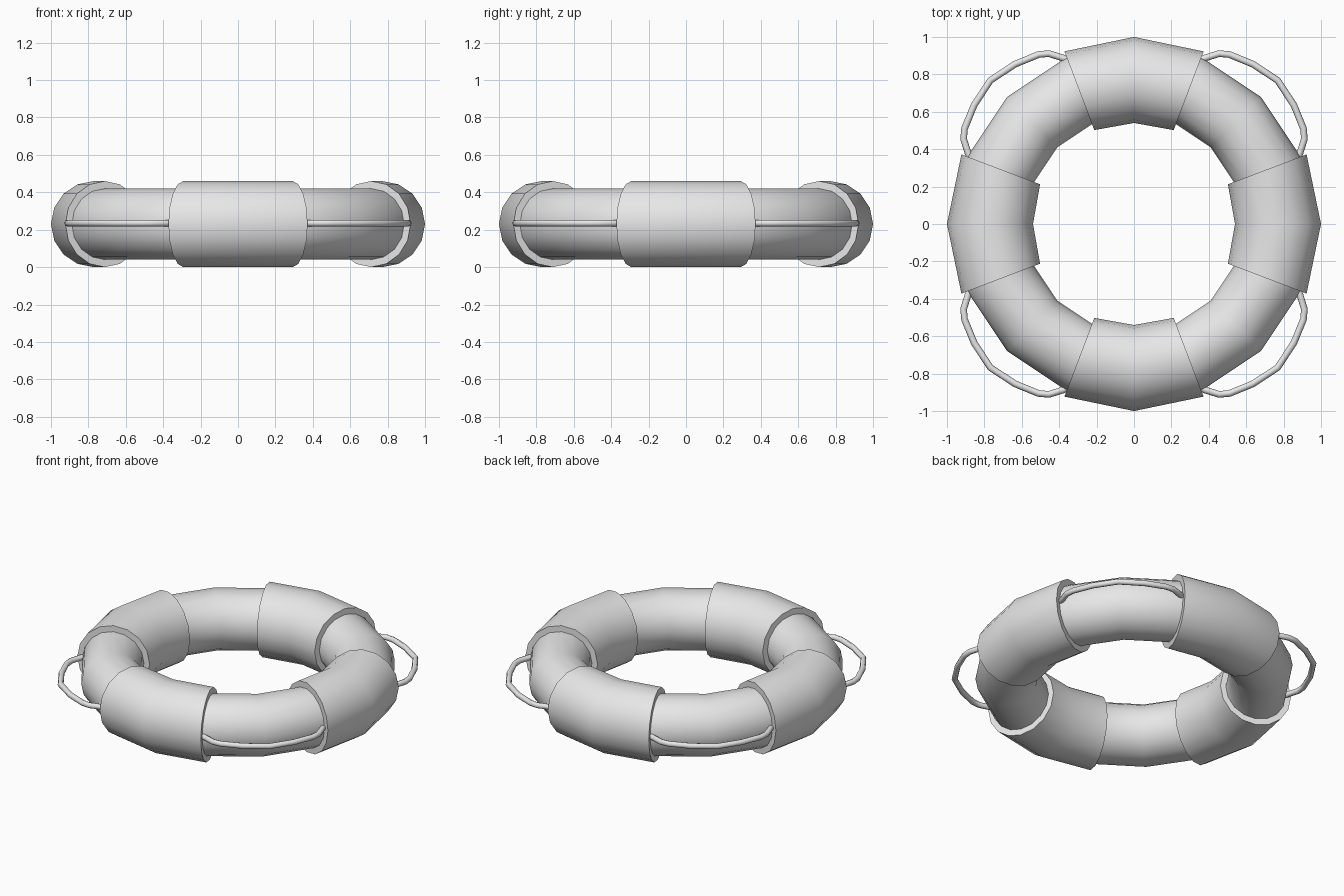
import bpy
import bmesh
import math
from mathutils import Matrix, Vector

cube = bpy.data.objects.get("Cube")
if cube:
    bpy.data.objects.remove(cube, do_unlink=True)

MID_Z = 0.23
RING_R = 0.77

grey = bpy.data.materials.new("plain grey")
grey.use_nodes = True
grey.diffuse_color = (0.8, 0.8, 0.8, 1)
grey.node_tree.nodes["Principled BSDF"].inputs["Base Color"].default_value = (0.8, 0.8, 0.8, 1)


def loft(name, sections, sides, closed=False, turn=0.0, crease=40):
    """Skin upright round sections, each (centre, outward angle, radius, half height)."""
    bm = bmesh.new()
    rings = []
    for centre, angle, radius, height in sections:
        out = Vector((math.cos(angle), math.sin(angle), 0))
        ring = []
        for i in range(sides):
            a = math.tau * i / sides
            point = centre + out * radius * math.cos(a)
            ring.append(bm.verts.new(point + Vector((0, 0, height * math.sin(a)))))
        rings.append(ring)
    pairs = list(zip(rings, rings[1:]))
    if closed:
        pairs.append((rings[-1], rings[0]))
    else:
        bm.faces.new(rings[0])
        bm.faces.new(rings[-1])
    for a, b in pairs:
        for i in range(sides):
            j = (i + 1) % sides
            bm.faces.new((a[i], a[j], b[j], b[i]))
    bmesh.ops.recalc_face_normals(bm, faces=bm.faces)
    bm.transform(Matrix.Rotation(turn, 4, "Z"))
    mesh = bpy.data.meshes.new(name)
    bm.to_mesh(mesh)
    bm.free()
    mesh.shade_smooth()
    mesh.set_sharp_from_angle(angle=math.radians(crease))
    mesh.materials.append(grey)
    obj = bpy.data.objects.new(name, mesh)
    bpy.context.collection.objects.link(obj)
    return obj


def on_ring(angle):
    return Vector((RING_R * math.cos(angle), RING_R * math.sin(angle), MID_Z))


# Float ring
steps = [math.tau * i / 16 for i in range(16)]
loft("float_ring", [(on_ring(a), a, 0.19, 0.19) for a in steps], 16, closed=True)

# Wide sleeves on the four sides, ends cut slightly off the radial line
end = math.radians(22.3)
tilt = math.radians(20.8)
sleeve = [
    (on_ring(-end), -tilt, 0.225, 0.23),
    (on_ring(0), 0, 0.23, 0.23),
    (on_ring(end), tilt, 0.225, 0.23),
]

# Grab rope path: half of it, then mirrored across the diagonal
half = [(0.87, 0.35), (0.887, 0.378), (0.911, 0.455), (0.906, 0.51), (0.855, 0.635)]
path = half + [(0.768, 0.768)] + [(y, x) for x, y in reversed(half)]
points = [Vector((x, y, 0.235)) for x, y in path]
rope = []
for i, p in enumerate(points):
    along = points[min(i + 1, len(points) - 1)] - points[max(i - 1, 0)]
    rope.append((p, math.atan2(along.y, along.x) - math.pi / 2, 0.018, 0.018))

for k, side in enumerate(("left", "back", "right", "front")):
    loft("sleeve_" + side, sleeve, 16, turn=k * math.pi / 2)
for k, corner in enumerate(("back_left", "back_right", "front_right", "front_left")):
    loft("grab_rope_" + corner, rope, 8, turn=k * math.pi / 2, crease=60)
